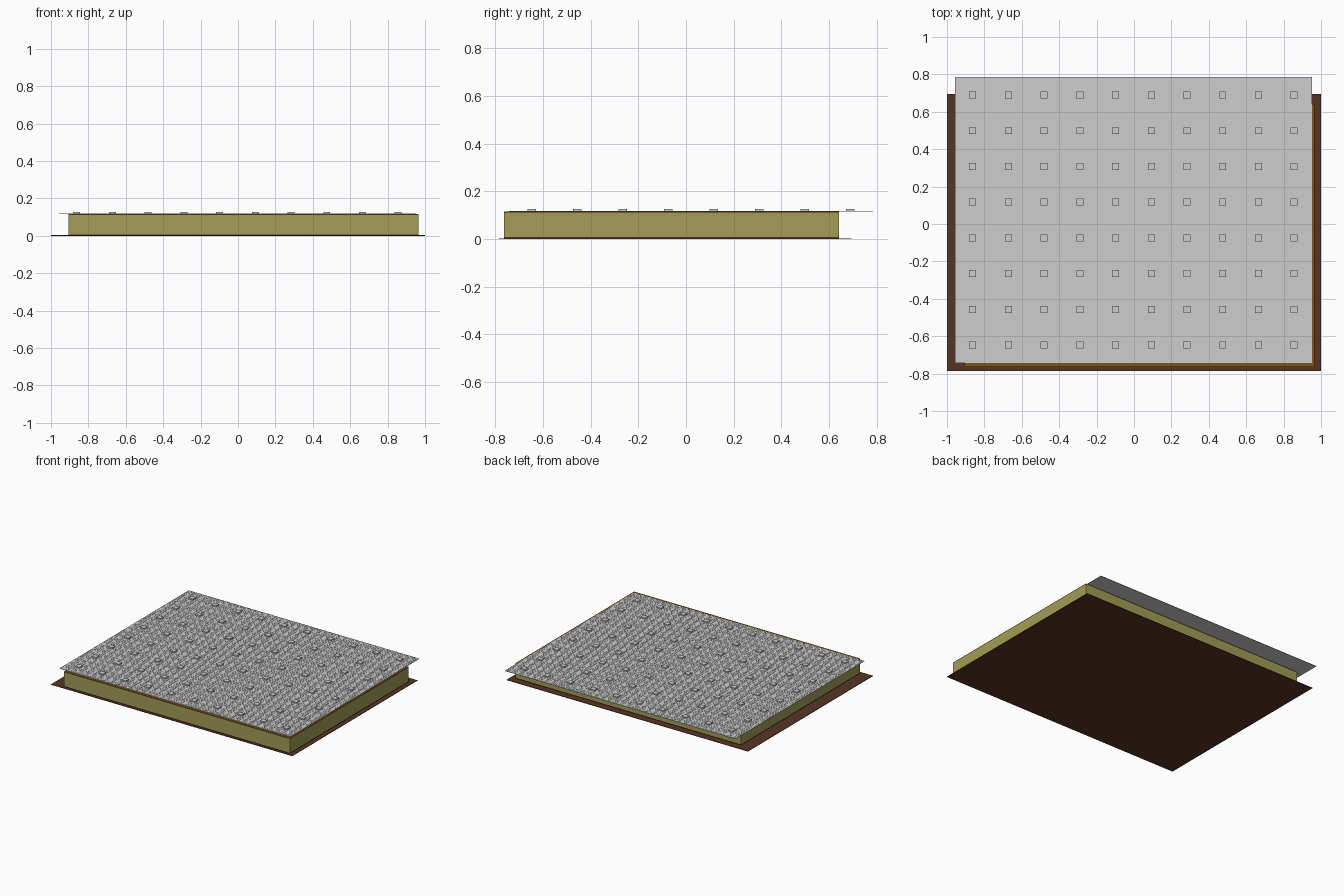
import bpy, bmesh

if "Cube" in bpy.data.objects:
    bpy.data.objects.remove(bpy.data.objects["Cube"])


def material(name, rgb):
    m = bpy.data.materials.new(name)
    m.diffuse_color = (*rgb, 1)
    m.use_nodes = True
    m.node_tree.nodes["Principled BSDF"].inputs["Base Color"].default_value = m.diffuse_color
    return m


BROWN = material("dark brown", (0.095, 0.034, 0.018))
OLIVE = material("olive", (0.36, 0.34, 0.095))
GOLD = material("ochre brown", (0.21, 0.09, 0.012))
GREY = material("light grey", (0.61, 0.61, 0.61))


def add_box(bm, lo, hi):
    verts = bmesh.ops.create_cube(bm, size=1)["verts"]
    for v in verts:
        for i in range(3):
            v.co[i] = lo[i] if v.co[i] < 0 else hi[i]


def build(name, mat, boxes):
    bm = bmesh.new()
    for lo, hi in boxes:
        add_box(bm, lo, hi)
    mesh = bpy.data.meshes.new(name)
    bm.to_mesh(mesh)
    bm.free()
    mesh.materials.append(mat)
    obj = bpy.data.objects.new(name, mesh)
    bpy.context.collection.objects.link(obj)
    return obj


# Layered panel: base sheet, lower skin, thick core, upper skin
build("base_sheet", BROWN, [((-1, -0.785, 0), (1, 0.695, 0.003))])
X0, X1, Y0, Y1 = -0.906, 0.965, -0.764, 0.642
build("lower_skin", BROWN, [((X0, Y0, 0.003), (X1, Y1, 0.008))])
build("core", OLIVE, [((X0, Y0, 0.008), (X1, Y1, 0.110))])
build("upper_skin", GOLD, [((X0, Y0, 0.110), (X1, Y1, 0.1155))])

# Top sheet made of 10 x 8 square modules
P = 0.191
NX, NY = 10, 8
GX, GY = -0.958, -0.743
GX1, GY1 = GX + NX * P, GY + NY * P
build("top_sheet", GREY, [((GX, GY, 0.1155), (GX1, GY1, 0.1175))])

# Fine raised grid on the top sheet
S, W = P / 10, 0.003
ribs = []
for i in range(NX * 10 + 1):
    x = min(max(GX + i * S, GX + W), GX1 - W)
    ribs.append(((x - W, GY, 0.117), (x + W, GY1, 0.1185)))
for j in range(NY * 10 + 1):
    y = min(max(GY + j * S, GY + W), GY1 - W)
    ribs.append(((GX, y - W, 0.117), (GX1, y + W, 0.1186)))
build("grid_ribs", GREY, ribs)

# Square stud in the middle of every module
H = 0.0185
studs = []
for i in range(NX):
    for j in range(NY):
        x, y = GX + (i + 0.5) * P, GY + (j + 0.5) * P
        studs.append(((x - H, y - H, 0.117), (x + H, y + H, 0.127)))
build("studs", GREY, studs)
